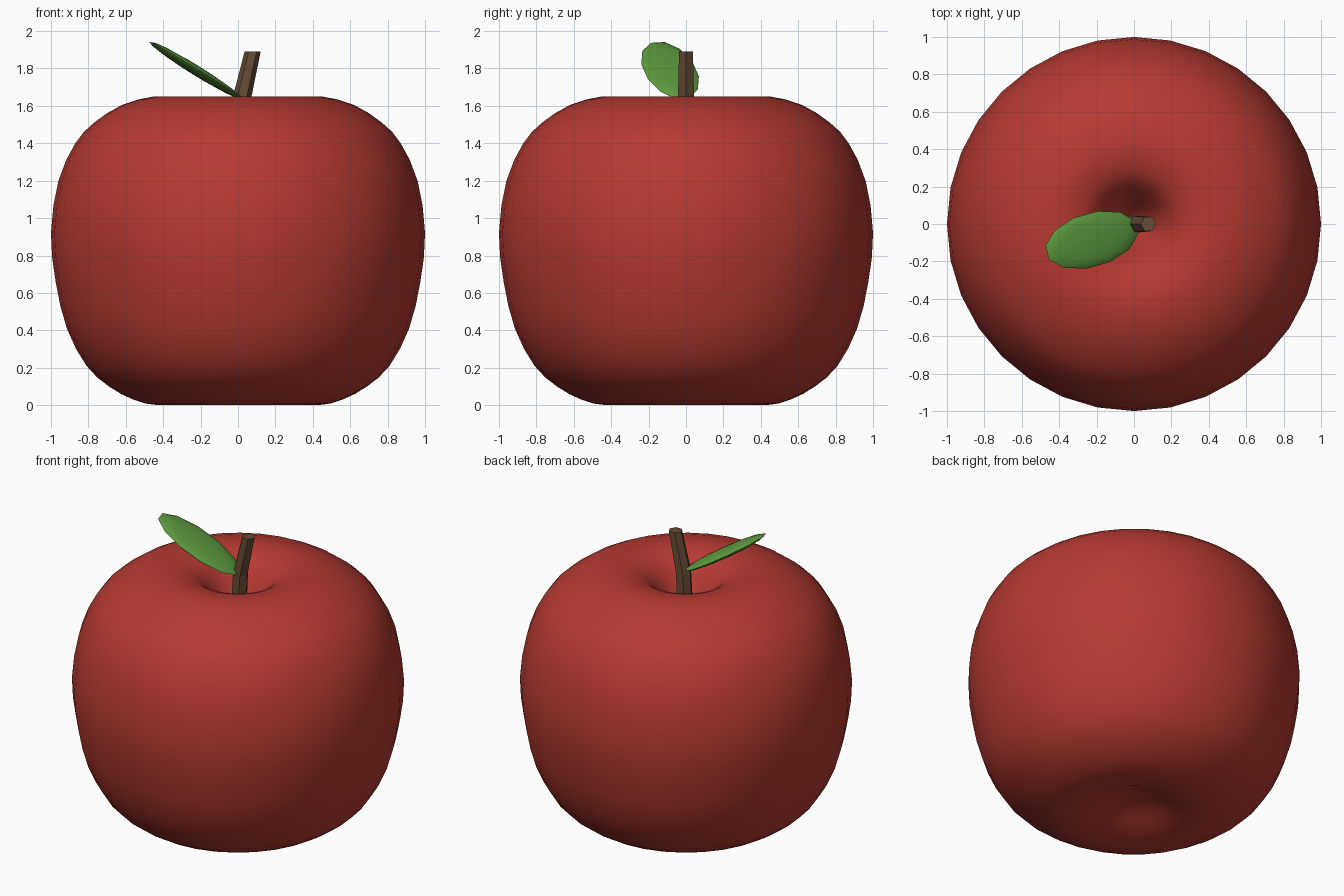
import bpy
import bmesh
from math import radians, pi, cos, sin
from mathutils import Matrix, Vector

if "Cube" in bpy.data.objects:
    bpy.data.objects.remove(bpy.data.objects["Cube"], do_unlink=True)


def material(name, rgb):
    mat = bpy.data.materials.new(name)
    mat.use_nodes = True
    mat.diffuse_color = (*rgb, 1)
    mat.node_tree.nodes["Principled BSDF"].inputs["Base Color"].default_value = (*rgb, 1)
    return mat


def add_object(name, bm, mat, smooth_angle=None):
    bmesh.ops.recalc_face_normals(bm, faces=bm.faces)
    mesh = bpy.data.meshes.new(name)
    bm.to_mesh(mesh)
    bm.free()
    mesh.materials.append(mat)
    obj = bpy.data.objects.new(name, mesh)
    bpy.context.collection.objects.link(obj)
    if smooth_angle:
        bpy.ops.object.select_all(action="DESELECT")
        obj.select_set(True)
        bpy.context.view_layer.objects.active = obj
        bpy.ops.object.shade_smooth_by_angle(angle=radians(smooth_angle))
    return obj


def smooth_profile(points, steps):
    """Catmull-Rom curve through the profile points."""
    pts = [Vector(p) for p in points]
    pts = [2 * pts[0] - pts[1]] + pts + [2 * pts[-1] - pts[-2]]
    curve = []
    for a, b, c, d in zip(pts, pts[1:], pts[2:], pts[3:]):
        for i in range(steps):
            t = i / steps
            curve.append(0.5 * (2 * b + (c - a) * t + (2 * a - 5 * b + 4 * c - d) * t ** 2
                                + (3 * b - a - 3 * c + d) * t ** 3))
    return curve + [pts[-2]]


red = material("apple red", (0.47, 0.042, 0.031))
brown = material("stem brown", (0.13, 0.07, 0.035))
green = material("leaf green", (0.11, 0.33, 0.05))

# Fruit body: lathed profile with a shallow base hollow and a deep top dimple
profile = [(0, 0.1), (0.13, 0.08), (0.28, 0.02), (0.43, 0), (0.56, 0.03),
           (0.69, 0.1), (0.81, 0.21), (0.915, 0.41), (0.975, 0.66), (1, 0.92),
           (0.96, 1.2), (0.87, 1.4), (0.77, 1.51), (0.62, 1.605), (0.45, 1.65),
           (0.32, 1.635), (0.22, 1.58), (0.14, 1.47), (0.07, 1.36), (0, 1.31)]
bm = bmesh.new()
verts = [bm.verts.new((max(p.x, 0), 0, p.y)) for p in smooth_profile(profile, 2)]
edges = [bm.edges.new(pair) for pair in zip(verts, verts[1:])]
bmesh.ops.spin(bm, geom=verts + edges, axis=(0, 0, 1), cent=(0, 0, 0),
               angle=2 * pi, steps=32, use_merge=True)
bmesh.ops.remove_doubles(bm, verts=bm.verts, dist=0.0005)
add_object("fruit_body", bm, red, 60)

# Stem: six-sided rod with one bend, widest at the base
bm = bmesh.new()
rings = []
for x, z, r in [(0, 1.28, 0.053), (0.018, 1.63, 0.05), (0.078, 1.89, 0.043)]:
    rings.append([bm.verts.new((x + r * cos(k * pi / 3), r * sin(k * pi / 3), z))
                  for k in range(6)])
for low, high in zip(rings, rings[1:]):
    for k in range(6):
        n = (k + 1) % 6
        bm.faces.new((low[k], low[n], high[n], high[k]))
bm.faces.new(rings[0])
bm.faces.new(rings[-1])
add_object("stem", bm, brown)

# Leaf: thin twelve-sided ellipsoid leaning up and away from the stem
bm = bmesh.new()
place = (Matrix.Translation((-0.225, -0.085, 1.79))
         @ Matrix.Rotation(radians(31), 4, "Y")
         @ Matrix.Rotation(radians(-4), 4, "X")
         @ Matrix.Rotation(radians(13.4), 4, "Z")
         @ Matrix.Diagonal((0.3, 0.145, 0.025, 1))
         @ Matrix.Rotation(radians(15), 4, "Z"))
bmesh.ops.create_uvsphere(bm, u_segments=12, v_segments=8, radius=1, matrix=place)
add_object("leaf", bm, green, 30)
